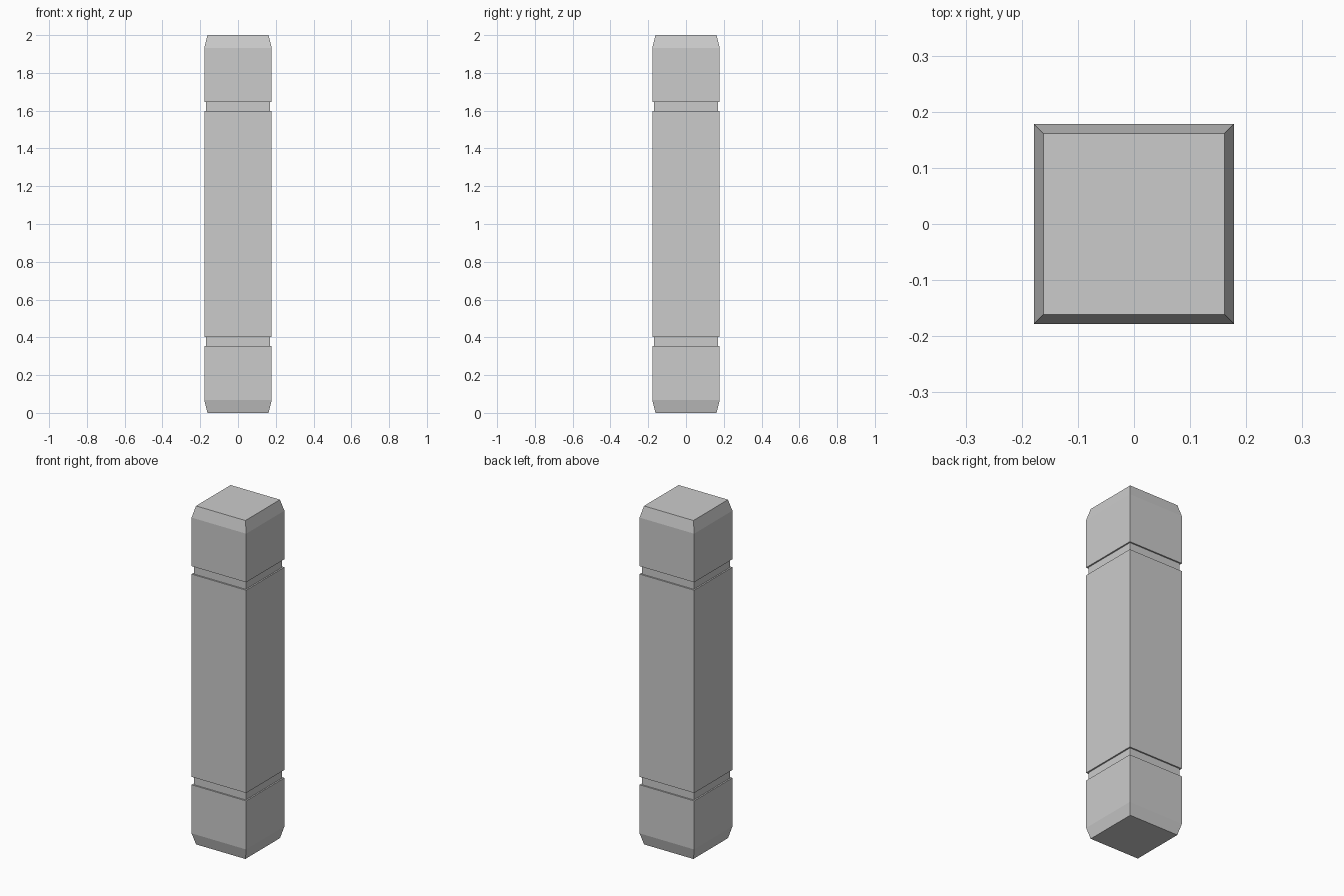
import bpy, bmesh

if "Cube" in bpy.data.objects:
    bpy.data.objects.remove(bpy.data.objects["Cube"])

HALF, TIP, GROOVE = 0.1785, 0.1615, 0.170

# Lower half of the square post's profile: (half width, height)
lower = [(TIP, 0), (HALF, 0.067), (HALF, 0.354), (GROOVE, 0.354),
         (GROOVE, 0.401), (HALF, 0.401)]
# Mirror it for the upper half
profile = lower + [(h, 2 - z) for h, z in reversed(lower)]

# Loft square rings along the profile
bm = bmesh.new()
corners = [(-1, -1), (1, -1), (1, 1), (-1, 1)]
rings = [[bm.verts.new((x * h, y * h, z)) for x, y in corners] for h, z in profile]
for a, b in zip(rings, rings[1:]):
    for i in range(4):
        j = (i + 1) % 4
        bm.faces.new((a[i], a[j], b[j], b[i]))

# End caps
bm.faces.new(rings[0][::-1])
bm.faces.new(rings[-1])
bmesh.ops.recalc_face_normals(bm, faces=bm.faces)

mesh = bpy.data.meshes.new("grooved_post")
bm.to_mesh(mesh)
bm.free()
bpy.context.collection.objects.link(bpy.data.objects.new("grooved_post", mesh))
